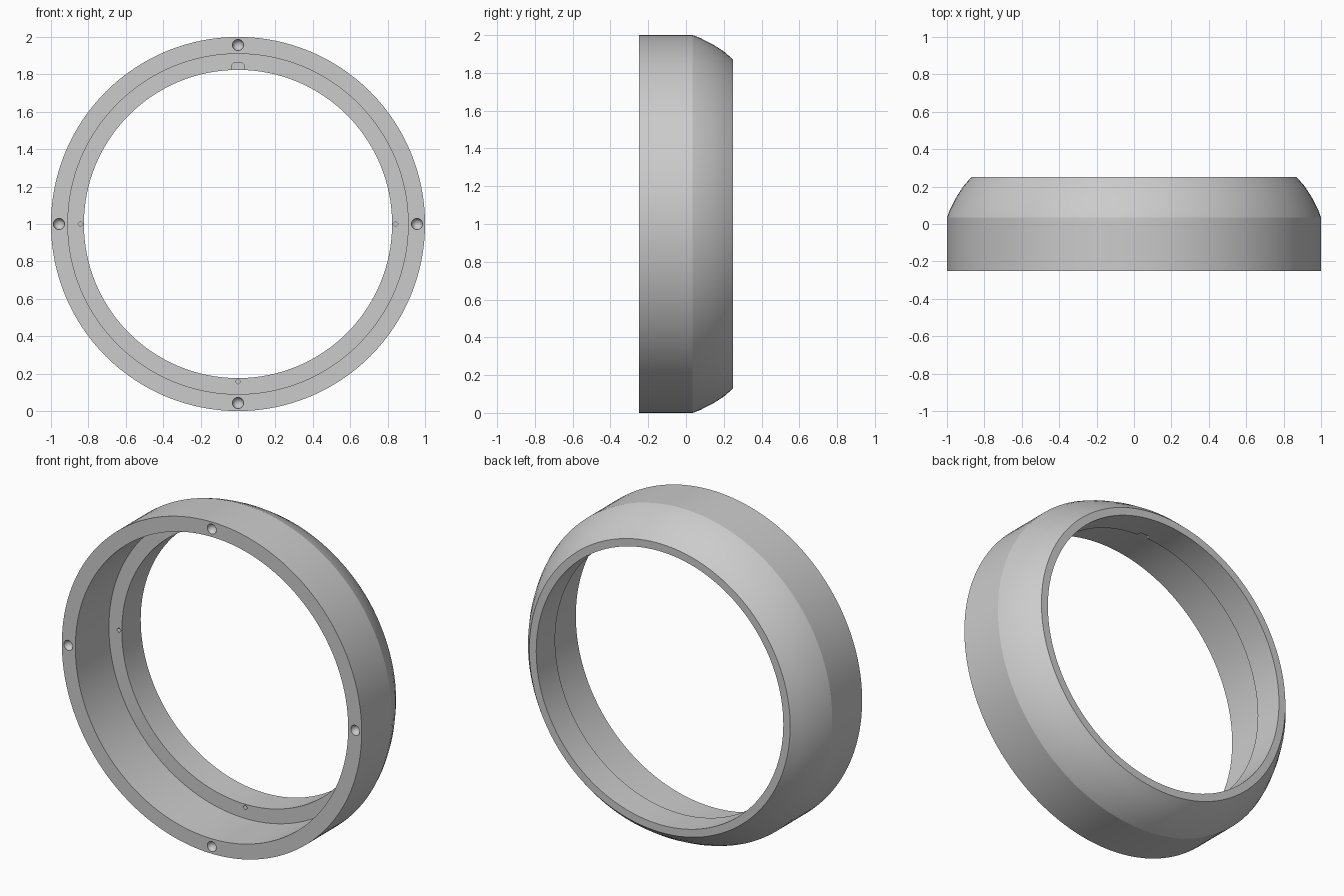
import bpy, bmesh, math
from mathutils import Matrix, Vector

cube = bpy.data.objects.get("Cube")
if cube:
    bpy.data.objects.remove(cube, do_unlink=True)

SEGMENTS = 128
FRONT, SHELF, BACK = -0.25, 0.07, 0.25
CENTRE = Vector((0, 0, 1))

grey = bpy.data.materials.new("grey")
grey.use_nodes = True
colour = (0.6, 0.6, 0.6, 1)
grey.diffuse_color = colour
grey.node_tree.nodes["Principled BSDF"].inputs["Base Color"].default_value = colour


def add_object(name, bm):
    bmesh.ops.recalc_face_normals(bm, faces=bm.faces)
    mesh = bpy.data.meshes.new(name)
    bm.to_mesh(mesh)
    bm.free()
    mesh.materials.append(grey)
    obj = bpy.data.objects.new(name, mesh)
    bpy.context.collection.objects.link(obj)
    return obj


def on_ring(radius, degrees, y):
    a = math.radians(degrees)
    return Matrix.Translation(CENTRE + Vector((radius * math.cos(a), y, radius * math.sin(a))))


# Ring cross-section as (radius, y): stepped bore, straight wall, rounded back slope
profile = [(0.91, FRONT), (1.0, FRONT), (1.0, 0.035), (0.985, 0.075), (0.952, 0.14),
           (0.914, 0.2), (0.87, BACK), (0.824, BACK), (0.824, SHELF), (0.91, SHELF)]
bm = bmesh.new()
points = [bm.verts.new((r, y, 1)) for r, y in profile]
edges = [bm.edges.new((p, q)) for p, q in zip(points, points[1:] + points[:1])]
bmesh.ops.spin(bm, geom=points + edges, cent=CENTRE, axis=(0, 1, 0),
               angle=math.tau, steps=SEGMENTS, use_merge=True)
bmesh.ops.remove_doubles(bm, verts=bm.verts, dist=0.0001)
ring = add_object("ring", bm)

# Cutter: round dimples in the front rim, diamond pinholes in the inner shelf
bm = bmesh.new()
for degrees in (0, 90, 180, 270):
    bmesh.ops.create_uvsphere(bm, u_segments=32, v_segments=16, radius=0.03,
                              matrix=on_ring(0.957, degrees, FRONT))
turn = Matrix.Rotation(math.pi / 2, 4, "X")
for degrees in (0, 180, 270):
    bmesh.ops.create_cone(bm, cap_ends=True, segments=4, radius1=0.015, radius2=0.015,
                          depth=0.06, matrix=on_ring(0.843, degrees, SHELF) @ turn)

# Cutter: rounded key notch at the top of the shelf, open to the bore
size = Matrix.Diagonal((0.068, 0.05, 0.05, 1))
notch = bmesh.ops.create_cube(bm, size=1, matrix=on_ring(0.836, 90, SHELF) @ size)["verts"]
corners = [e for e in {e for v in notch for e in v.link_edges}
           if all(v.co.z > 1.85 for v in e.verts) and abs(e.verts[0].co.y - e.verts[1].co.y) > 0.01]
bmesh.ops.bevel(bm, geom=corners, offset=0.018, segments=5, profile=0.5, affect="EDGES")
cutter = add_object("recess_cutter", bm)
cutter.hide_render = True

# Cut the recesses, then shade smooth with crisp rims
cut = ring.modifiers.new("recesses", "BOOLEAN")
cut.operation = "DIFFERENCE"
cut.solver = "EXACT"
cut.object = cutter
bpy.ops.object.select_all(action="DESELECT")
ring.select_set(True)
bpy.context.view_layer.objects.active = ring
bpy.ops.object.modifier_apply(modifier=cut.name)
bpy.data.objects.remove(cutter, do_unlink=True)
bpy.ops.object.shade_smooth_by_angle(angle=math.radians(15))
